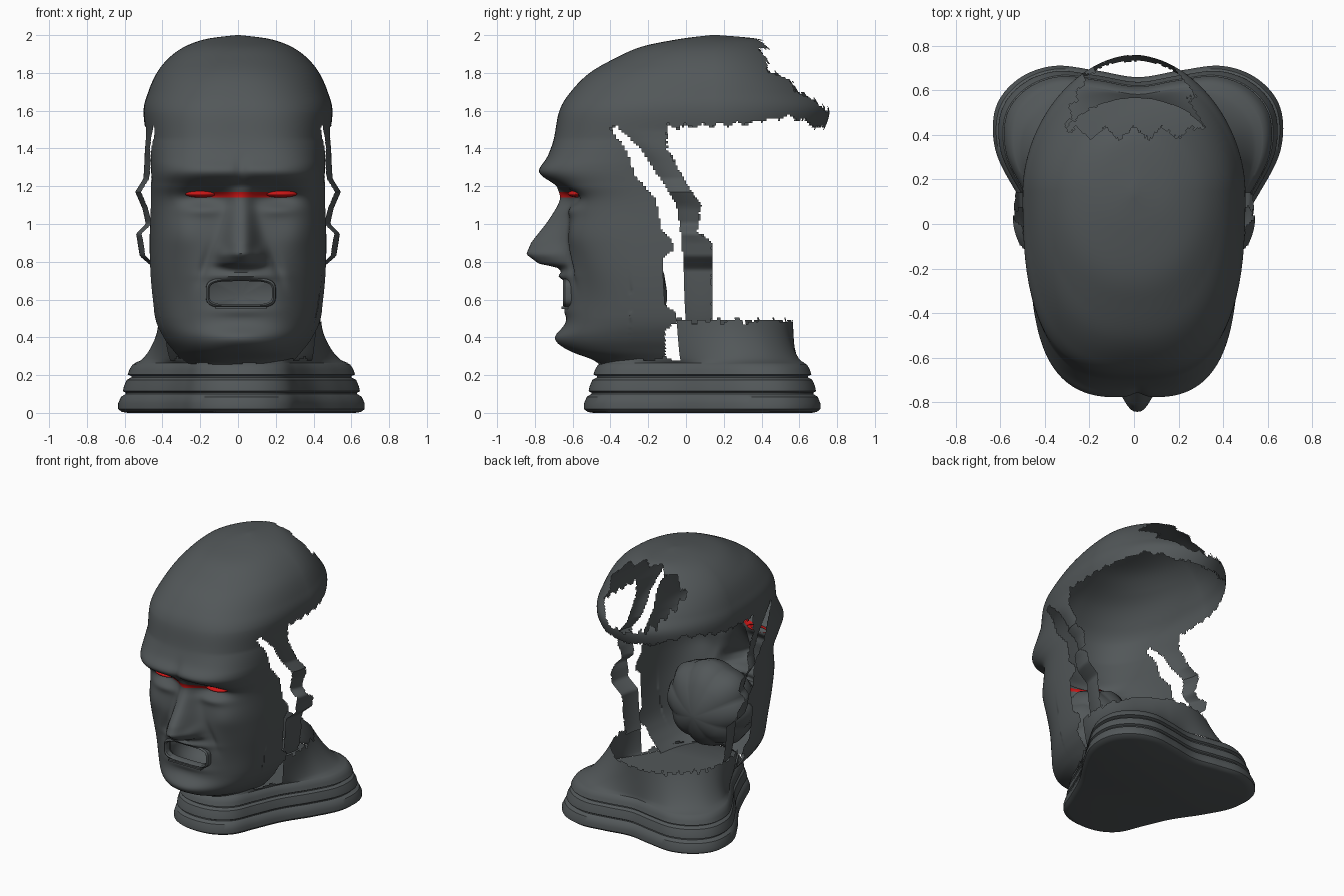
import bpy, bmesh, math, random
from math import sin, cos, pi, exp

random.seed(4)
if "Cube" in bpy.data.objects:
    bpy.data.objects.remove(bpy.data.objects["Cube"])


def material(name, rgb):
    m = bpy.data.materials.new(name)
    m.use_nodes = True
    m.diffuse_color = (*rgb, 1)
    m.node_tree.nodes["Principled BSDF"].inputs["Base Color"].default_value = (*rgb, 1)
    return m


grey = material("slate grey", (0.085, 0.096, 0.1))
red = material("eye red", (0.6, 0.008, 0.008))


def lerp(table, z):
    """Piecewise linear lookup in (key, value) pairs."""
    if z <= table[0][0]:
        return table[0][1]
    for (a, u), (b, v) in zip(table, table[1:]):
        if z <= b:
            return u + (v - u) * (z - a) / (b - a)
    return table[-1][1]


def spline(p0, p1, p2, p3, t):
    return [0.5 * (2*b + (c - a)*t + (2*a - 5*b + 4*c - d)*t*t + (3*b - a - 3*c + d)*t**3)
            for a, b, c, d in zip(p0, p1, p2, p3)]


def loft(name, rings, mats, keep=None, paint=None, caps=(False, False), angle=40):
    """Skin closed rings; optionally drop or recolour faces by a rule."""
    bm = bmesh.new()
    rows = [[bm.verts.new(p) for p in r] for r in rings]
    n = len(rows[0])
    for a, b in zip(rows, rows[1:]):
        for i in range(n):
            j = (i + 1) % n
            c = (a[i].co + a[j].co + b[i].co + b[j].co) / 4
            if keep is None or keep(c):
                f = bm.faces.new((a[i], a[j], b[j], b[i]))
                f.material_index = 1 if paint and paint(c) else 0
    if caps[0]:
        bm.faces.new(rows[0][::-1])
    if caps[1]:
        bm.faces.new(rows[-1])
    bmesh.ops.delete(bm, geom=[v for v in bm.verts if not v.link_faces], context='VERTS')
    me = bpy.data.meshes.new(name)
    bm.to_mesh(me)
    bm.free()
    ob = bpy.data.objects.new(name, me)
    bpy.context.collection.objects.link(ob)
    for m in mats:
        me.materials.append(m)
    bpy.ops.object.select_all(action='DESELECT')
    ob.select_set(True)
    bpy.context.view_layer.objects.active = ob
    bpy.ops.object.shade_smooth_by_angle(angle=math.radians(angle))


# Head: height, front, back and half width of each level
LEVELS = [(.24, -.44, .30, .27), (.28, -.49, .32, .31), (.33, -.60, .35, .35),
          (.40, -.64, .40, .40), (.50, -.63, .45, .44), (.70, -.63, .45, .465),
          (.90, -.63, .45, .47), (1.10, -.62, .45, .465), (1.20, -.68, .48, .465),
          (1.30, -.74, .55, .47), (1.45, -.70, .70, .485), (1.60, -.67, .76, .50),
          (1.70, -.61, .70, .475), (1.80, -.51, .61, .43), (1.88, -.37, .53, .365),
          (1.94, -.23, .46, .28), (1.98, -.03, .38, .165), (2.0, .13, .17, .01)]
MIDDLE, X0, SIDES = .15, .015, 320
FACE_EDGE = [(.25, -.11), (.44, -.11), (.48, -.05), (.53, -.05), (.57, -.11), (.82, -.12),
             (.87, -.06), (.92, -.08), (.97, -.13), (1.13, -.16), (1.26, -.27), (1.4, -.32), (1.56, -.45)]
STRIP_FRONT = [(.5, 0), (.9, -.02), (1.1, -.05), (1.2, -.11), (1.4, -.24), (1.56, -.41)]
STRIP_BACK = [(.5, .14), (.9, .14), (.96, .06), (1.1, .08), (1.2, .01), (1.4, -.1), (1.54, -.1)]
STRIP_OUT = [(.76, -.03), (.83, .05), (.95, .07), (1, .02), (1.08, .04),
             (1.17, .08), (1.24, .035), (1.4, .015), (1.5, 0)]
NOSE = [(.74, 0), (.77, .05), (.79, .15), (.84, .215), (.9, .19), (1, .12), (1.1, .06), (1.2, 0)]


def bump(x, z, cx, cz, sx, sz):
    return exp(-((x - cx) / sx) ** 2 - ((z - cz) / sz) ** 2)


def sculpt(p):
    """Push the face in and out for its features."""
    x, y, z = p
    if y < -.3:
        u = abs(x - X0)
        w = lerp([(.8, .1), (.9, .085), (1.1, .06)], z)
        d = lerp(NOSE, z) * exp(-(u / w) ** 2.6)
        d += .03 * bump(u, z, .1, .84, .03, .04)               # nostril wings
        d += .045 * bump(u, z, .12, 1.27, .28, .055)           # brow
        d -= .015 * bump(u, z, 0, 1.29, .03, .06)              # frown crease
        d -= .06 * bump(u, z, .2, 1.15, .12, .05)              # eye sockets
        d += .015 * bump(u, z, .2, 1.07, .1, .03)              # eye bags
        d += .02 * bump(u, z, .3, .95, .1, .1)                 # cheekbones
        d -= .03 * bump(u, z, .33, .62, .1, .18)               # hollow cheeks
        d -= .02 * bump(u, z, .17 + (.85 - z) * .3, .78, .025, .1)   # smile folds
        d += .045 * bump(u, z, 0, .725, .14, .025)             # upper lip
        d += .015 * bump(u, z, 0, .54, .15, .03)               # lower lip
        d += .055 * bump(u, z, 0, .39, .18, .06)               # chin
        y -= d
    elif z < 1.5 and y > lerp(FACE_EDGE, z) + .02 and y < .3:
        a, b, out = (lerp(t, z) for t in (STRIP_FRONT, STRIP_BACK, STRIP_OUT))
        t = min(max((y - a) / (b - a), 0), 1)
        out -= .03 * (1 - t) ** 2 * min(1, (1.5 - z) * 6)
        x += out if x > 0 else -out                            # side strips and ear stubs
    return x, y, z


def head_ring(z, front, back, half):
    ring = []
    square = lerp([(.3, 2.6), (.5, 3), (.8, 3.4), (1.2, 3.9), (1.32, 3.6),
                   (1.45, 3), (1.6, 2.8), (1.85, 2.2)], z)
    for i in range(SIDES):
        a = 2 * pi * i / SIDES
        c, s = cos(a), sin(a)
        n, depth = (square, MIDDLE - front) if s < 0 else (1.85, back - MIDDLE)
        r = (abs(c / half) ** n + abs(s / depth) ** n) ** (-1 / n)
        ring.append(sculpt((r * c, MIDDLE + r * s, z)))
    return ring


def zigzag(t, step=.09, size=.05):
    return abs((t / step) % 1 - .5) * size + random.uniform(-.008, .008)


def head_keep(c):
    x, y, z = c
    if y < -.3 and (abs(x - X0) / .172) ** 4 + (abs(z - .635) / .068) ** 4 < 1:
        return False                                           # open mouth
    if y < lerp(FACE_EDGE, z):
        return z > .25 + .02 * sin(x * 25)
    if z > 1.5 + lerp([(-.1, 0), (.3, .02), (.55, .06), (.75, -.02)], y) + zigzag(y):
        rim = .38 + zigzag(x, .13, .12)
        return y < rim or z < 1.82 - .72 * (y - .42) + zigzag(x + y, .1, .07)
    return z > .47 and lerp(STRIP_FRONT, z) < y < lerp(STRIP_BACK, z) + random.uniform(-.005, .005)


def bridge_paint(c):
    return c.y < -.45 and abs(c.x - X0) < .15 and abs(c.z - 1.16) < .014


rings = []
for k in range(len(LEVELS) - 1):
    p = [LEVELS[min(max(k + o, 0), len(LEVELS) - 1)] for o in (-1, 0, 1, 2)]
    steps = max(7, int((p[2][0] - p[1][0]) / .011))
    rings += [head_ring(*spline(*p, i / steps)) for i in range(steps)]
rings.append(head_ring(*LEVELS[-1]))
loft("head_shell", rings, (grey, red), head_keep, bridge_paint, (False, True), 50)


# Eyes: shallow almond domes, open at the back
def eye_ring(cx, t):
    r = max(cos(t), .02)
    return [(cx + .088 * r * cos(a), -.57 - .055 * sin(t), 1.16 + .02 * r * sin(a))
            for a in (2 * pi * i / 32 for i in range(32))]


for side, label in ((1, "left"), (-1, "right")):
    loft(label + "_eye", [eye_ring(X0 + side * .21, pi / 2 * i / 8) for i in range(9)],
         (red,), caps=(False, True))


# Mouth: ribbed pouch behind the opening, rim and lower lip plate
def mouth_ring(y, rx, rz, z, n, rib=0):
    ring = []
    for i in range(96):
        a = 2 * pi * i / 96
        k = 1 + rib * (abs(cos(4 * a)) - .6)
        ring.append((X0 + k * rx * math.copysign(abs(cos(a)) ** (2 / n), cos(a)), y,
                     z + k * rz * math.copysign(abs(sin(a)) ** (2 / n), sin(a))))
    return ring


POUCH = [(-.625, .175, .07, .635, 4), (-.57, .18, .09, .635, 3.5), (-.5, .25, .19, .64, 2.6),
         (-.41, .31, .28, .65, 2.2, .05), (-.3, .33, .31, .65, 2, .08), (-.21, .28, .27, .65, 2, .09),
         (-.15, .19, .19, .64, 2, .09), (-.115, .1, .1, .63, 2, .06), (-.1, .02, .02, .62, 2)]
loft("mouth_pouch", [mouth_ring(*r) for r in POUCH], (grey,), caps=(False, True), angle=60)
RIM = [(-.6, .166, .062), (-.64, .166, .062), (-.65, .174, .07), (-.64, .184, .08), (-.6, .186, .082)]
loft("lip_rim", [mouth_ring(y, a, b, .635, 4) for y, a, b in RIM], (grey,))
bpy.ops.mesh.primitive_cube_add(size=1, location=(X0, -.635, .556))
plate = bpy.context.object
plate.name = "lower_lip_plate"
plate.scale = (.27, .05, .012)
plate.data.materials.append(grey)

# Plinth: three-lobed outline stacked in rounded tiers
BASE_X = .018
HALF = [(0, -.54), (.14, -.515), (.25, -.43), (.32, -.27), (.41, -.07), (.54, .13), (.64, .33),
        (.64, .52), (.54, .65), (.38, .71), (.19, .69), (0, .66)]
LOOP = HALF + [(-x, y) for x, y in HALF[-2:0:-1]]
N = len(LOOP)
OUTLINE = [spline(*[LOOP[(k + o) % N] for o in (-1, 0, 1, 2)], i / 8)
           for k in range(N) for i in range(8)]


def plinth_ring(z, inset):
    s = 1 - inset / .65
    return [(BASE_X + x * s, .1 + (y - .1) * s, z) for x, y in OUTLINE]


TIERS = [(0, .05), (.005, .02), (.02, 0), (.05, 0), (.085, .015), (.1, .04), (.107, .04),
         (.115, .025), (.14, .03), (.175, .045), (.188, .07), (.195, .07), (.203, .05),
         (.23, .06), (.255, .075), (.268, .1)]
loft("plinth", [plinth_ring(*t) for t in TIERS], (grey,), caps=(True, True), angle=35)


# Neck: flares from a round torn collar down to the plinth
def neck_ring(t):
    z, blend = .265 + .24 * t, t ** .6
    ring = []
    for x, y, _ in plinth_ring(z, .09):
        a = math.atan2(y - .1, x - BASE_X)
        rx, ry = BASE_X / 2 + .43 * cos(a), .1 + .465 * sin(a)
        ring.append((x + (rx - x) * blend, y + (ry - y) * blend, z))
    return ring


def neck_keep(c):
    if c.y < -.04:
        return c.z < .285 + .012 * sin(c.y * 40)
    return c.z < .5 - zigzag(c.x + c.y, .08, .05)


loft("neck_collar", [neck_ring(i / 20) for i in range(21)], (grey,), neck_keep)
